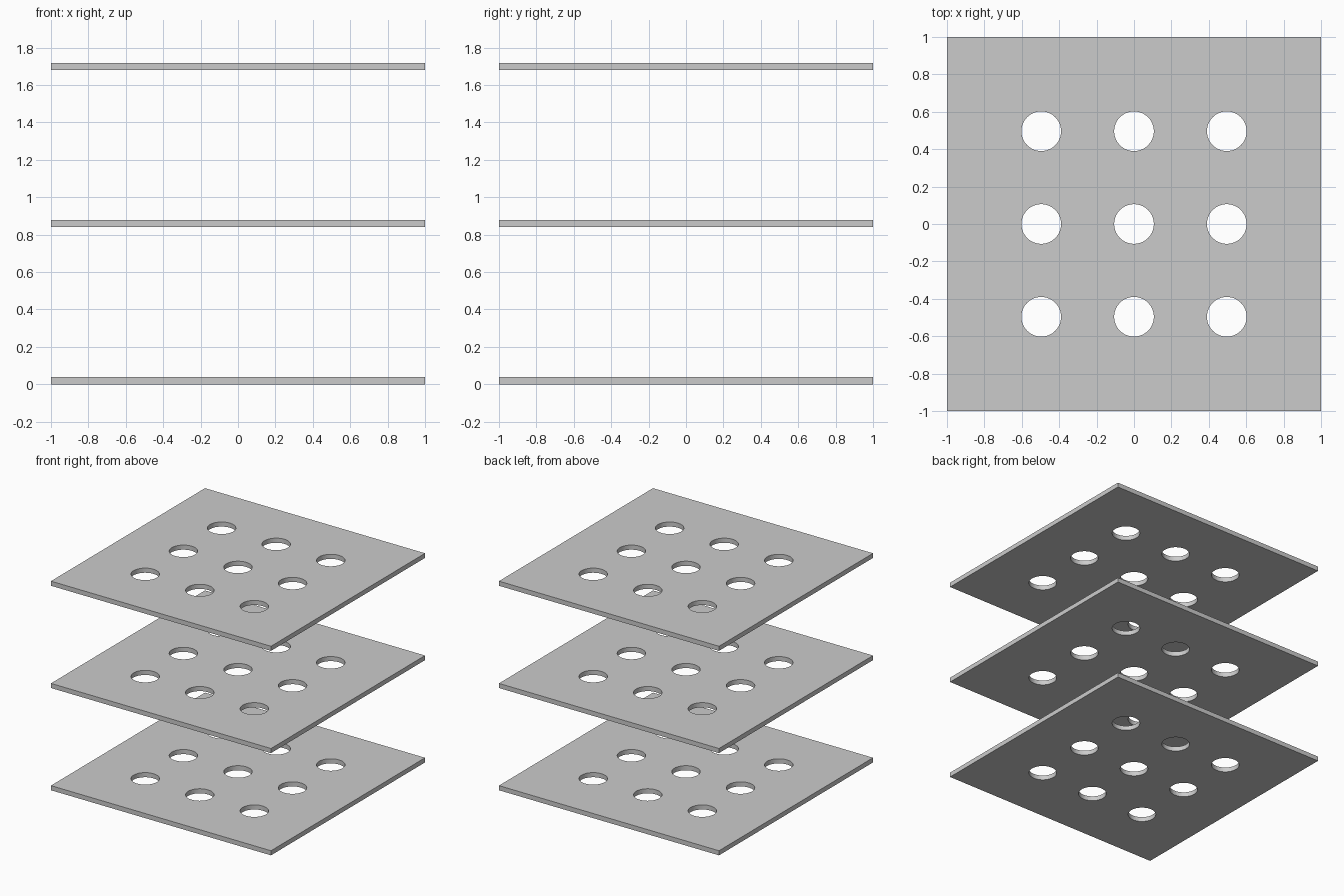
import bpy, bmesh
from mathutils import Matrix

if "Cube" in bpy.data.objects:
    bpy.data.objects.remove(bpy.data.objects["Cube"])

THICK = 0.038
PITCH = 0.84
HOLE_R = 0.106
HOLE_STEP = 0.496


def make_object(name, bm):
    mesh = bpy.data.meshes.new(name)
    bm.to_mesh(mesh)
    bm.free()
    obj = bpy.data.objects.new(name, mesh)
    bpy.context.collection.objects.link(obj)
    return obj


# Cutter: 3 x 3 grid of upright cylinders through all plates
bm = bmesh.new()
for i in (-1, 0, 1):
    for j in (-1, 0, 1):
        bmesh.ops.create_cone(bm, cap_ends=True, segments=64,
                              radius1=HOLE_R, radius2=HOLE_R, depth=3,
                              matrix=Matrix.Translation((i * HOLE_STEP, j * HOLE_STEP, 1)))
cutter = make_object("hole_cutter", bm)
cutter.hide_render = True
cutter.hide_set(True)

# Three identical perforated plates, evenly stacked
for level, name in enumerate(("bottom_plate", "middle_plate", "top_plate")):
    bm = bmesh.new()
    z = level * PITCH + THICK / 2
    bmesh.ops.create_cube(bm, size=1, matrix=Matrix.Translation((0, 0, z))
                          @ Matrix.Diagonal((2, 2, THICK, 1)))
    plate = make_object(name, bm)
    holes = plate.modifiers.new("holes", 'BOOLEAN')
    holes.operation = 'DIFFERENCE'
    holes.solver = 'EXACT'
    holes.object = cutter
